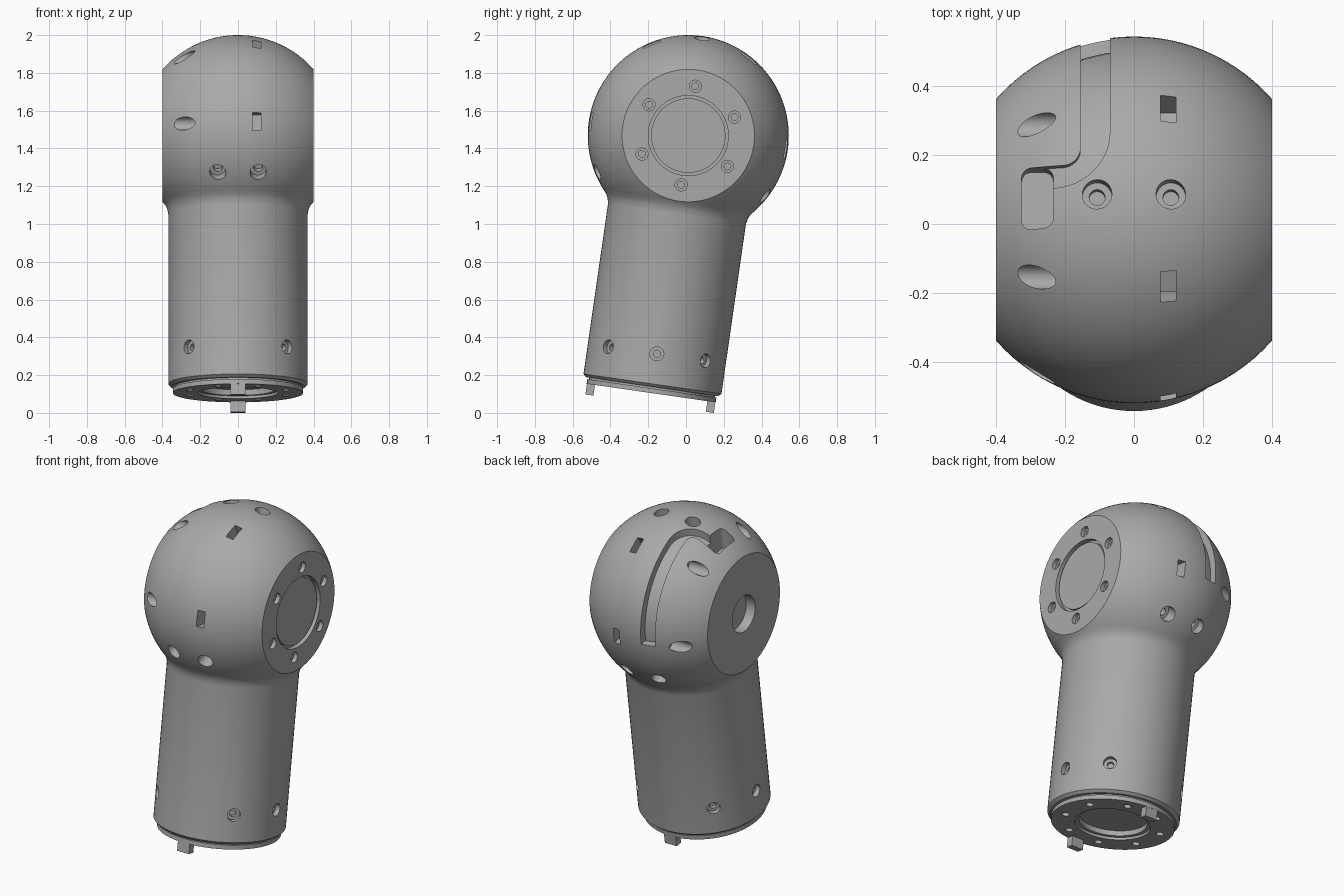
import bpy, bmesh, math
from mathutils import Matrix, Vector

if "Cube" in bpy.data.objects:
    bpy.data.objects.remove(bpy.data.objects["Cube"], do_unlink=True)

R = 0.532        # ball radius
TUBE = 0.369     # tube radius
# Parts are built around the ball centre with the tube pointing down, then tilted
PLACE = Matrix.Translation((0, 0.012, 1.468)) @ Matrix.Rotation(math.radians(-8.2), 4, 'X')

grey = bpy.data.materials.new("plain grey")
grey.use_nodes = True
grey.diffuse_color = (0.4, 0.4, 0.4, 1)
grey.node_tree.nodes["Principled BSDF"].inputs["Base Color"].default_value = (0.4, 0.4, 0.4, 1)


def rot(deg, axis):
    return Matrix.Rotation(math.radians(deg), 4, axis)


def move(x, y, z):
    return Matrix.Translation((x, y, z))


def append(bm, part, matrix):
    part.transform(matrix)
    temp = bpy.data.meshes.new("temp")
    part.to_mesh(temp)
    part.free()
    bm.from_mesh(temp)
    bpy.data.meshes.remove(temp)


def lathe(bm, profile, matrix=Matrix(), steps=32):
    """Solid of revolution about z; the profile starts and ends on the axis."""
    part = bmesh.new()
    verts = [part.verts.new((r, 0, z)) for r, z in profile]
    edges = [part.edges.new(pair) for pair in zip(verts, verts[1:])]
    bmesh.ops.spin(part, geom=verts + edges, cent=(0, 0, 0), axis=(0, 0, 1),
                   angle=math.tau, steps=steps, use_duplicate=False)
    bmesh.ops.remove_doubles(part, verts=part.verts, dist=1e-5)
    bmesh.ops.recalc_face_normals(part, faces=part.faces)
    append(bm, part, matrix)


def box(bm, size, matrix):
    part = bmesh.new()
    bmesh.ops.create_cube(part, size=1, matrix=Matrix.Diagonal((*size, 1)))
    append(bm, part, matrix)


def prism(bm, outline, low, high):
    part = bmesh.new()
    face = part.faces.new([part.verts.new((x, y, low)) for x, y in outline])
    side = bmesh.ops.extrude_face_region(part, geom=[face])["geom"]
    bmesh.ops.translate(part, vec=(0, 0, high - low),
                        verts=[v for v in side if isinstance(v, bmesh.types.BMVert)])
    bmesh.ops.recalc_face_normals(part, faces=part.faces)
    append(bm, part, Matrix())


def arc(cx, cy, r, start, end, steps=8):
    angles = [math.radians(start + (end - start) * i / steps) for i in range(steps + 1)]
    return [(cx + r * math.cos(a), cy + r * math.sin(a)) for a in angles]


def bore(r_out, r_in, floor, deep):
    """Counterbored hole profile, with the surface at zero height."""
    return [(0, -deep), (r_in, -deep), (r_in, -floor), (r_out, -floor), (r_out, 0.12), (0, 0.12)]


def make(name, bm):
    mesh = bpy.data.meshes.new(name)
    bm.to_mesh(mesh)
    bm.free()
    mesh.materials.append(grey)
    ob = bpy.data.objects.new(name, mesh)
    bpy.context.collection.objects.link(ob)
    return ob


def cut(target, cutter):
    cutter.hide_render = True
    mod = target.modifiers.new("cut", 'BOOLEAN')
    mod.operation, mod.solver, mod.object = 'DIFFERENCE', 'EXACT', cutter
    bpy.context.view_layer.objects.active = target
    bpy.ops.object.modifier_apply(modifier=mod.name)
    bpy.data.objects.remove(cutter, do_unlink=True)


# Ball, small fillet, tube, chamfer, groove and end plate in one turned body
bm = bmesh.new()
sweep = math.pi - math.asin(0.405 / R)
profile = [(R * math.sin(sweep * i / 48), R * math.cos(sweep * i / 48)) for i in range(49)]
profile[0] = (0, R)
profile += [(0.387, -0.366), (0.375, -0.39), (TUBE, -0.42), (TUBE, -1.328), (0.353, -1.343),
            (0.336, -1.343), (0.336, -1.352), (0.345, -1.352), (0.345, -1.377), (0, -1.377)]
lathe(bm, profile, steps=96)
body = make("joint_body", bm)

# Flat sides of the ball
bm = bmesh.new()
for side in (-1, 1):
    box(bm, (0.4, 2, 2), move(side * 0.6, 0, 0))
cut(body, make("flat_cutter", bm))

bm = bmesh.new()
# Left flat: shallow disc seat with a ring groove and six screw holes
lathe(bm, [(0, -0.012), (0.197, -0.012), (0.197, -0.03), (0.212, -0.03), (0.212, 0.05), (0, 0.05)],
      move(0.4, 0, 0) @ rot(90, 'Y'), 64)
for i in range(6):
    lathe(bm, bore(0.032, 0.018, 0.025, 0.05), rot(60 * i, 'X') @ move(0.4, 0, 0.264) @ rot(90, 'Y'), 24)
# Right flat: single round seat
lathe(bm, [(0, -0.06), (0.11, -0.06), (0.11, 0.05), (0, 0.05)], move(-0.4, 0, 0) @ rot(-90, 'Y'), 48)
# Sideways bores and rectangular slots around the ball
for a in (-90, -30, 30, 90):
    lathe(bm, [(0, -0.2), (0.035, -0.2), (0.035, 0.1), (0, 0.1)],
          rot(a, 'X') @ move(-0.4, 0, 0.446) @ rot(-90, 'Y'), 24)
    box(bm, (0.045, 0.095, 0.16), rot(a, 'X') @ move(0.1, 0, 0.52))
# Pairs of counterbored holes on top, front and back
for a in (0, 120, -120):
    for x in (-0.107, 0.107):
        lathe(bm, bore(0.043, 0.023, 0.06, 0.1), rot(a, 'X') @ move(x, 0, 0.515), 24)
# Screw holes round the foot of the tube
for a in (0, 45, 135, 180, 225, 315):
    lathe(bm, bore(0.037, 0.019, 0.03, 0.055),
          rot(a, 'Z') @ move(TUBE, 0, -1.167) @ rot(90, 'Y'), 24)
# Stepped recess and bolt circle in the end plate
END = move(0, 0, -1.377) @ rot(180, 'X')
lathe(bm, bore(0.212, 0.19, 0.015, 0.045), END, 64)
for i in range(8):
    lathe(bm, bore(0.022, 0.012, 0.03, 0.04), END @ rot(22.5 + 45 * i, 'Z') @ move(0.275, 0, 0), 16)
cut(body, make("hole_cutter", bm))

# Cable channel: bent outline kept to a constant depth under the ball surface
bm = bmesh.new()
outline = arc(-0.23, 0.184, 0.16, -90, 0, 12) + [(-0.07, 0.7), (-0.155, 0.7)]
outline += arc(-0.205, 0.14, 0.05, 0, -90) + [(-0.28, 0.09), (-0.28, 0.024)]
prism(bm, outline, 0, 0.7)
channel = make("channel_cutter", bm)
bm = bmesh.new()
bmesh.ops.create_uvsphere(bm, u_segments=64, v_segments=48, radius=0.49)
cut(channel, make("depth_limit", bm))
cut(body, channel)

# Rounded pocket at the end of the channel
bm = bmesh.new()
outline = []
for cx, cy, start in ((-0.262, 0.062, 0), (-0.298, 0.062, 90), (-0.298, -0.062, 180), (-0.262, -0.062, 270)):
    outline += arc(cx, cy, 0.028, start, start + 90, 5)
prism(bm, outline, 0.34, 0.7)
cut(body, make("pocket_cutter", bm))

# Two locating tabs under the end plate
parts = [body]
for name, side in (("front_tab", -1), ("back_tab", 1)):
    bm = bmesh.new()
    box(bm, (0.08, 0.043, 0.064), move(0, side * 0.322, -1.402))
    parts.append(make(name, bm))

for ob in parts:
    ob.data.transform(PLACE)
    bpy.ops.object.select_all(action='DESELECT')
    ob.select_set(True)
    bpy.context.view_layer.objects.active = ob
    bpy.ops.object.shade_smooth_by_angle(angle=math.radians(30))
